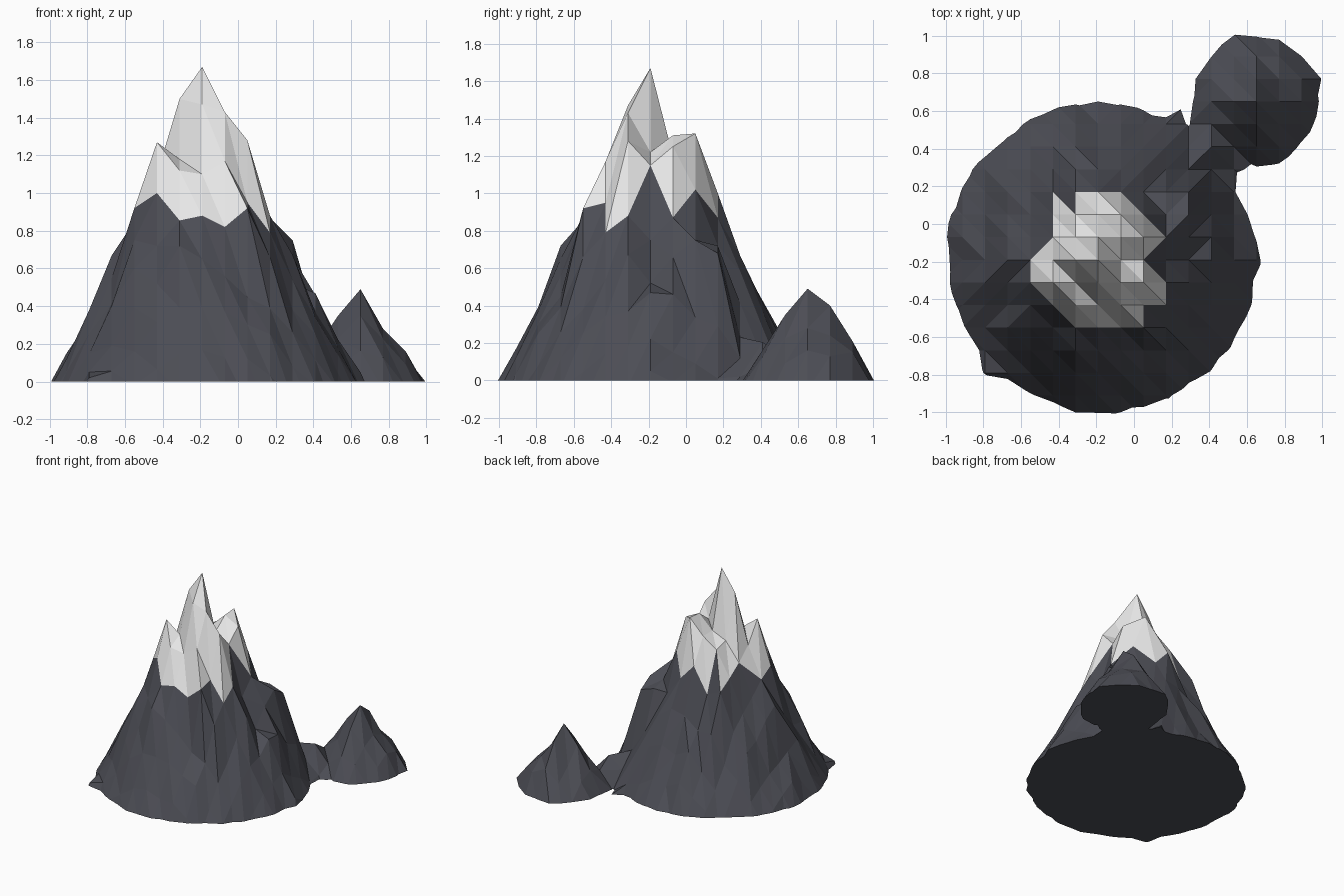
import bpy, bmesh, random
from math import hypot

if "Cube" in bpy.data.objects:
    bpy.data.objects.remove(bpy.data.objects["Cube"])

random.seed(4)
STEP = 0.12          # spacing of the terrain grid
PEAK = -0.19         # x and y of the summit
SNOW_LINE = 0.93     # faces with a higher mean are snow

# summit heights, back row to front row, right to left
SUMMIT = [
    (.56, .85, .80, 1.0, .87, .72, .72),
    (.66, .92, 1.12, 1.2, 1.32, 1.02, .75),
    (.75, 1.0, 1.15, 1.2, 1.31, 1.25, .87),
    (.85, 1.1, 1.5, 1.67, 1.22, 1.15, .75),
    (.92, 1.27, 1.18, 1.47, 1.43, 1.28, .88),
    (.75, 1.0, 1.12, 1.1, 1.17, .95, .79),
    (.60, .72, .855, .88, .82, .92, .66),
]
# single crags and spurs, by grid step from the summit
CRAGS = {(4, 2): .75, (4, 3): .68, (4, 0): .52, (5, 1): .46, (0, 4): .64,
         (-4, 0): .67, (-1, -4): .72,
         (7, 7): .49, (7, 8): .4, (7, 6): .35, (8, 7): .28, (9, 7): .16,
         (7, 0): .05, (6, 1): .15, (6, 2): .09, (6, 3): .01, (6, 4): .02,
         (4, 6): -.01, (4, 7): -.04, (-5, -5): .02,
         (-6, 1): .15, (-7, 1): -.07, (-1, -6): .15, (-1, -7): -.05,
         (6, 9): .12, (6, 10): -.01, (9, 8): .13, (10, 8): -.02}

# slopes as (distance from the centre, height)
MAIN = [(0, 1.5), (.36, .88), (.48, .62), (.6, .38), (.72, .18), (.82, 0), (3, -4)]
FOOTHILL = [(0, .49), (.12, .3), (.24, .16), (.34, 0), (3, -4)]
SADDLE = [(0, .2), (.17, 0), (3, -4)]


def slope(profile, x, y, cx, cy):
    d = hypot(x - cx, y - cy)
    for (r0, h0), (r1, h1) in zip(profile, profile[1:]):
        if d <= r1:
            return h0 + (h1 - h0) * (d - r0) / (r1 - r0)
    return profile[-1][1]


def height(i, j):
    if (i, j) in CRAGS:
        return CRAGS[i, j]
    if abs(i) <= 3 and abs(j) <= 3:
        return SUMMIT[3 - j][i + 3]
    x, y = PEAK + i * STEP, PEAK + j * STEP
    z = max(slope(MAIN, x, y, -.17, -.18),
            slope(FOOTHILL, x, y, .65, .66),
            slope(SADDLE, x, y, .43, .42))
    rough = min(.06, .02 + abs(z) * .12)
    return z + random.uniform(-rough, rough)


def rising_diagonal(i, j):
    """Which way a grid cell is split into triangles."""
    u, v = i + .5, j + .5
    if max(abs(u), abs(v)) > 3:
        return u * v > 0 and u < 5 and v > -3
    return abs(u) > 2 and 0 < v < 1


def material(name, colour):
    m = bpy.data.materials.new(name)
    m.use_nodes = True
    m.diffuse_color = (*colour, 1)
    m.node_tree.nodes["Principled BSDF"].inputs["Base Color"].default_value = (*colour, 1)
    return m


# terrain grid
bm = bmesh.new()
grid = range(-9, 13)
verts = {(i, j): bm.verts.new((PEAK + i * STEP, PEAK + j * STEP, height(i, j)))
         for i in grid for j in grid}
for i in grid[:-1]:
    for j in grid[:-1]:
        a, b = verts[i, j], verts[i + 1, j]
        c, d = verts[i + 1, j + 1], verts[i, j + 1]
        halves = ((a, b, c), (a, c, d)) if rising_diagonal(i, j) else ((a, b, d), (b, c, d))
        for tri in halves:
            bm.faces.new(tri)

# snow cap on the high faces
for f in bm.faces:
    f.material_index = int(sum(v.co.z for v in f.verts) / 3 > SNOW_LINE)

# cut level with the ground and close the underside
bmesh.ops.bisect_plane(bm, geom=bm.verts[:] + bm.edges[:] + bm.faces[:],
                       plane_co=(0, 0, 0), plane_no=(0, 0, 1), clear_inner=True)
rim = [e for e in bm.edges if e.is_boundary]
base = bmesh.ops.triangle_fill(bm, edges=rim, use_beauty=True, normal=(0, 0, -1))
for f in base["geom"]:
    if isinstance(f, bmesh.types.BMFace):
        f.material_index = 0
bmesh.ops.recalc_face_normals(bm, faces=bm.faces[:])

mesh = bpy.data.meshes.new("mountain")
bm.to_mesh(mesh)
bm.free()
mesh.materials.append(material("dark rock", (.072, .074, .09)))
mesh.materials.append(material("snow", (.8, .8, .8)))
bpy.context.collection.objects.link(bpy.data.objects.new("mountain", mesh))
